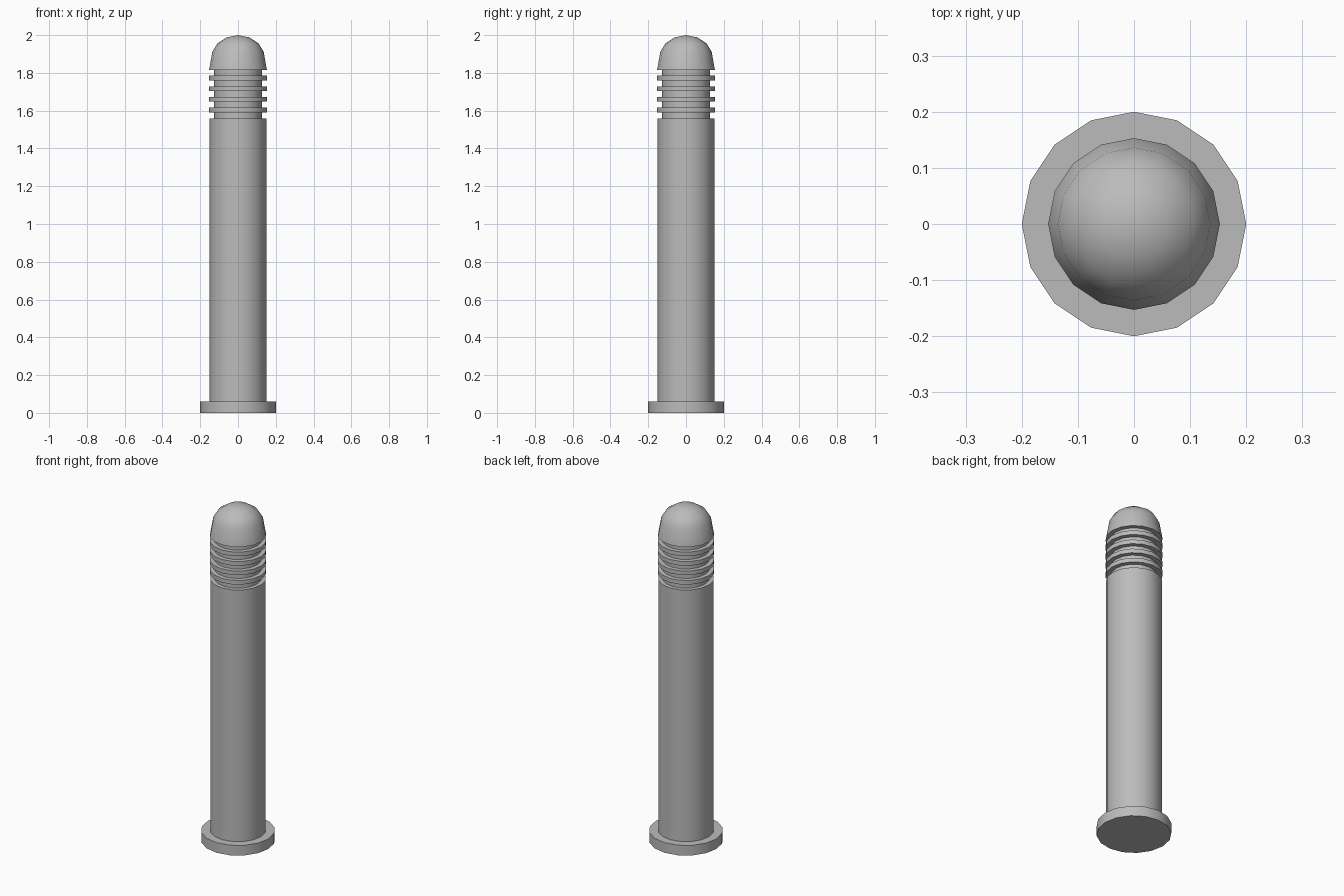
import bpy
import math

SIDES = 16

cube = bpy.data.objects.get("Cube")
if cube:
    bpy.data.objects.remove(cube, do_unlink=True)

grey = bpy.data.materials.new("painted grey")
grey.use_nodes = True
colour = (0.5, 0.5, 0.5, 1)
grey.diffuse_color = colour
grey.node_tree.nodes["Principled BSDF"].inputs["Base Color"].default_value = colour


def finish(obj, name):
    obj.name = name
    obj.data.materials.append(grey)
    bpy.ops.object.select_all(action="DESELECT")
    obj.select_set(True)
    bpy.context.view_layer.objects.active = obj
    bpy.ops.object.shade_smooth_by_angle(angle=math.radians(40))


def disc(name, radius, bottom, top):
    bpy.ops.mesh.primitive_cylinder_add(
        vertices=SIDES, radius=radius, depth=top - bottom,
        location=(0, 0, (bottom + top) / 2))
    finish(bpy.context.object, name)


def dome(name, profile, tip):
    """Rings from a (radius, height) profile, closed by a pole and a flat floor."""
    verts = [(r * math.cos(math.tau * i / SIDES), r * math.sin(math.tau * i / SIDES), z)
             for r, z in profile for i in range(SIDES)]
    verts.append((0, 0, tip))
    faces = [tuple(reversed(range(SIDES)))]
    last = (len(profile) - 1) * SIDES
    for i in range(SIDES):
        j = (i + 1) % SIDES
        for k in range(0, last, SIDES):
            faces.append((k + i, k + j, k + SIDES + j, k + SIDES + i))
        faces.append((last + i, last + j, len(verts) - 1))
    mesh = bpy.data.meshes.new(name)
    mesh.from_pydata(verts, [], faces)
    obj = bpy.data.objects.new(name, mesh)
    bpy.context.collection.objects.link(obj)
    finish(obj, name)


# Foot flange, main post and narrow neck
disc("base_flange", 0.2, 0, 0.06)
disc("post", 0.151, 0.06, 1.558)
disc("neck", 0.127, 1.558, 1.817)

# Raised rings around the neck
for n in range(4):
    z = 1.591 + n * 0.0563
    disc(f"neck_ring_{n + 1}", 0.153, z, z + 0.025)

# Rounded cap
dome("cap", [(0.153, 1.815), (0.136, 1.912), (0.108, 1.957), (0.06, 1.988)], 2.0)
